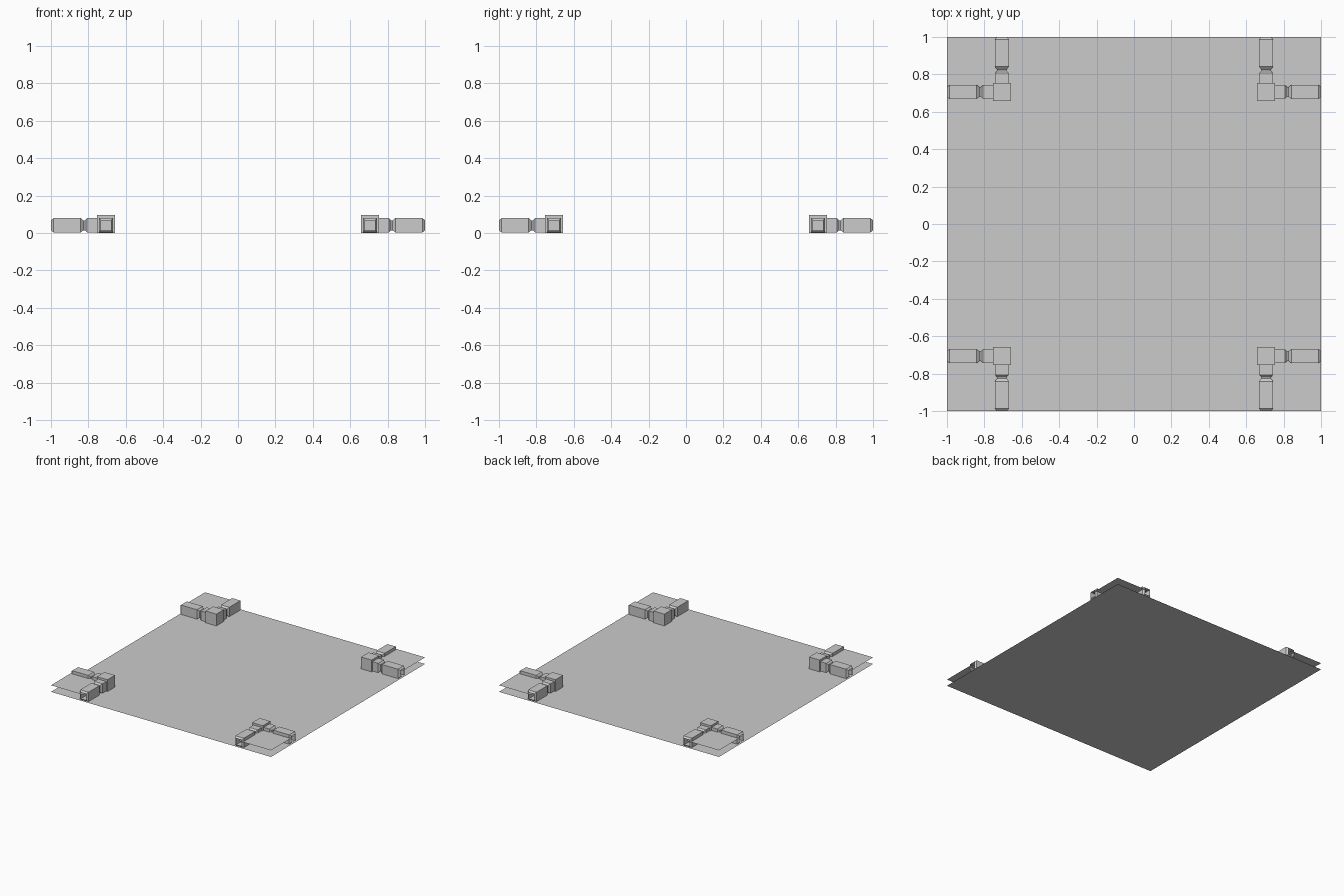
import bpy
from mathutils import Vector

if "Cube" in bpy.data.objects:
    bpy.data.objects.remove(bpy.data.objects["Cube"])

C = 0.706          # centre line of the kerb walls
Z0, Z1 = 0.003, 0.08


def make(name, verts, faces):
    me = bpy.data.meshes.new(name)
    me.from_pydata(verts, [], faces)
    me.update()
    ob = bpy.data.objects.new(name, me)
    bpy.context.collection.objects.link(ob)
    return ob


def plane(name, x0, y0, x1, y1, z):
    return make(name, [(x0, y0, z), (x1, y0, z), (x1, y1, z), (x0, y1, z)], [(0, 1, 2, 3)])


def tidy(ob):
    bpy.context.view_layer.objects.active = ob
    bpy.ops.object.mode_set(mode='EDIT')
    bpy.ops.mesh.select_all(action='SELECT')
    bpy.ops.mesh.normals_make_consistent(inside=False)
    bpy.ops.object.mode_set(mode='OBJECT')


def wall(name, sx, sy, along_x):
    # open-ended square tube with a pinched joint and chamfered outer end
    stations = [(0.745, 0), (0.806, 0), (0.819, 0.012), (0.827, 0.012),
                (0.841, 0), (0.986, 0), (1.0, 0.012)]
    verts, faces = [], []
    for d, inset in stations:
        h = 0.038 - inset
        for off, z in ((-h, Z0 + inset), (h, Z0 + inset), (h, Z1 - inset), (-h, Z1 - inset)):
            p = (d, C + off) if along_x else (C + off, d)
            verts.append((sx * p[0], sy * p[1], z))
    for i in range(len(stations) - 1):
        for k in range(4):
            a, b = i * 4 + k, i * 4 + (k + 1) % 4
            faces.append((a, b, b + 4, a + 4))
    tidy(make(name, verts, faces))


# ground
plane("ground", -1, -1, 1, 1, 0)

for sx in (-1, 1):
    for sy in (-1, 1):
        tag = ("left" if sx < 0 else "right") + ("_front" if sy < 0 else "_back")
        # raised corner floor
        xs, ys = sorted((sx * C, sx)), sorted((sy * C, sy))
        plane("raised_floor_" + tag, xs[0], ys[0], xs[1], ys[1], 0.054)
        # corner post
        bpy.ops.mesh.primitive_cube_add(size=1, location=(sx * C, sy * C, 0.0485))
        post = bpy.context.object
        post.name = "corner_post_" + tag
        post.scale = Vector((0.097, 0.097, 0.097))
        # two walls running to the tile edges
        wall("side_wall_" + tag, sx, sy, True)
        wall("end_wall_" + tag, sx, sy, False)
